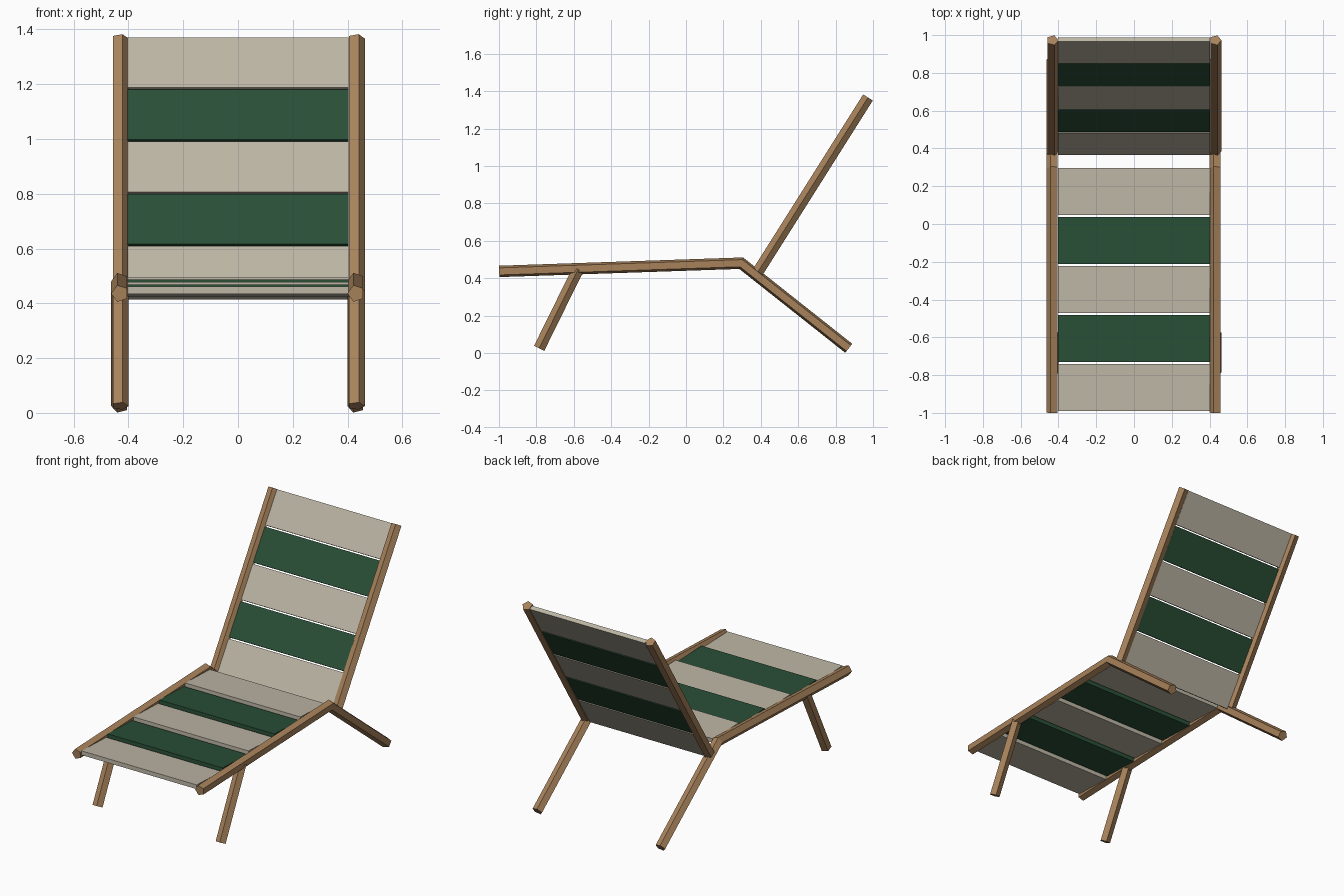
import bpy, bmesh, math
from mathutils import Vector

cube = bpy.data.objects.get("Cube")
if cube:
    bpy.data.objects.remove(cube, do_unlink=True)


def material(name, rgb):
    mat = bpy.data.materials.new(name)
    mat.use_nodes = True
    mat.diffuse_color = (*rgb, 1)
    mat.node_tree.nodes["Principled BSDF"].inputs["Base Color"].default_value = (*rgb, 1)
    return mat


wood = material("wood", (0.39, 0.225, 0.105))
beige = material("beige canvas", (0.50, 0.46, 0.37))
green = material("green canvas", (0.022, 0.077, 0.038))

BAR_X = 0.431
BAR_R = 0.032
SLAT_WIDTH = 0.806
SLAT_THICK = 0.026


def finish(name, bm, mat):
    bmesh.ops.recalc_face_normals(bm, faces=bm.faces)
    mesh = bpy.data.meshes.new(name)
    bm.to_mesh(mesh)
    bm.free()
    mesh.materials.append(mat)
    obj = bpy.data.objects.new(name, mesh)
    bpy.context.collection.objects.link(obj)
    return obj


def bar(name, x, path, point_dir):
    """Five-sided bar swept along a (y, z) path with mitred corners.
    One edge of the bar points along point_dir (+1 or -1) in x."""
    pts = [Vector((0, y, z)) for y, z in path]
    dirs = [(b - a).normalized() for a, b in zip(pts, pts[1:])]
    bm = bmesh.new()
    rings = []
    for i, p in enumerate(pts):
        before, after = dirs[max(i - 1, 0)], dirs[min(i, len(dirs) - 1)]
        t = (before + after).normalized()
        normal = Vector((0, -t.z, t.y)) / t.dot(before)
        ring = []
        for k in range(5):
            a = math.tau * k / 5
            co = p + normal * BAR_R * math.sin(a)
            co.x = x + point_dir * BAR_R * math.cos(a)
            ring.append(bm.verts.new(co))
        rings.append(ring)
    for r0, r1 in zip(rings, rings[1:]):
        for k in range(5):
            n = (k + 1) % 5
            bm.faces.new((r0[k], r0[n], r1[n], r1[k]))
    bm.faces.new(rings[0])
    bm.faces.new(rings[-1])
    finish(name, bm, wood)


def slats(name, start, end, gap, tilt=None):
    """Five striped slats laid end to end between two (y, z) points."""
    a, b = Vector((0, *start)), Vector((0, *end))
    span = b - a
    pitch = (span.length + gap) / 5
    for i in range(5):
        bm = bmesh.new()
        bmesh.ops.create_cube(bm, size=1)
        size = (SLAT_WIDTH, pitch - gap, SLAT_THICK)
        bmesh.ops.scale(bm, vec=size, verts=bm.verts)
        obj = finish(f"{name}_{i + 1}", bm, green if i % 2 else beige)
        obj.location = a + span.normalized() * (pitch * i + (pitch - gap) / 2)
        obj.rotation_euler.x = math.atan2(span.z, span.y) if tilt is None else tilt


# Frame: seat rails bend down into the rear legs
for side, x in (("left", BAR_X), ("right", -BAR_X)):
    bar(f"{side}_seat_rail_and_rear_leg", x,
        [(-0.999, 0.436), (0.295, 0.48), (0.87, 0.025)], -1)
    bar(f"{side}_front_leg", x, [(-0.785, 0.025), (-0.577, 0.447)], 1)
    bar(f"{side}_back_post", x, [(0.385, 0.435), (0.973, 1.366)], 1)

# Canvas slats of the seat and the backrest
slats("seat_slat", (-0.99, 0.439), (0.295, 0.481), 0.011, tilt=math.radians(-2.1))
slats("back_slat", (0.376, 0.42), (0.976, 1.363), 0.009)
